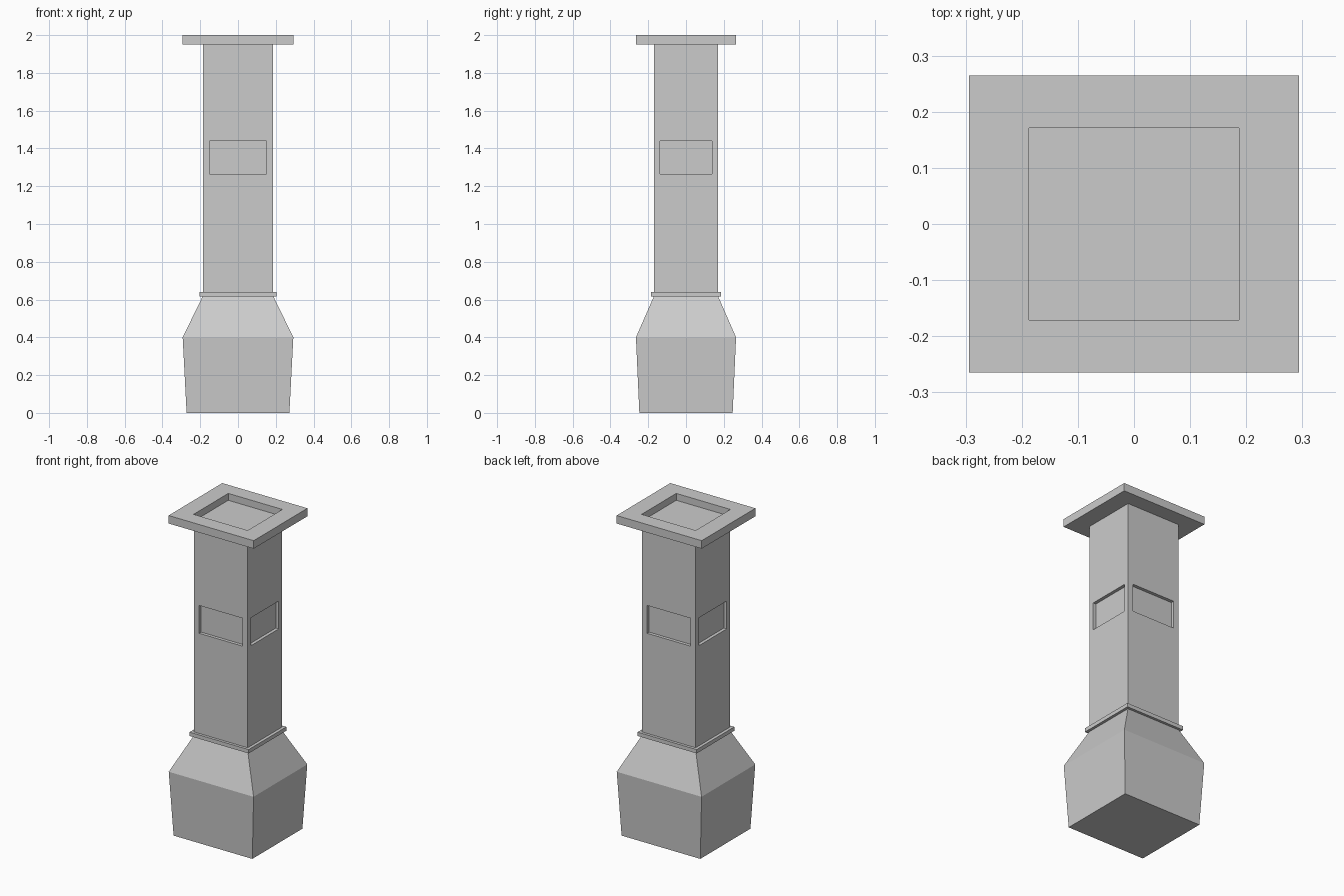
import bpy, bmesh

if "Cube" in bpy.data.objects:
    bpy.data.objects.remove(bpy.data.objects["Cube"])


def loft(name, rings, cap_bottom=False, cap_top=False, edit=None):
    """Skin rectangular rings given as (half x, half y, z)."""
    bm = bmesh.new()
    loops = [[bm.verts.new((sx * hx, sy * hy, z))
              for sx, sy in ((-1, -1), (1, -1), (1, 1), (-1, 1))]
             for hx, hy, z in rings]
    sides = []
    for a, b in zip(loops, loops[1:]):
        for i in range(4):
            j = (i + 1) % 4
            sides.append(bm.faces.new((a[i], a[j], b[j], b[i])))
    if cap_bottom:
        bm.faces.new(loops[0][::-1])
    if cap_top:
        bm.faces.new(loops[-1])
    bm.normal_update()
    if edit:
        edit(bm, sides)
    mesh = bpy.data.meshes.new(name)
    bm.to_mesh(mesh)
    bm.free()
    obj = bpy.data.objects.new(name, mesh)
    bpy.context.collection.objects.link(obj)
    return obj


def cut_panels(bm, sides):
    """Sink a rectangular panel into each side of the shaft."""
    z_low, z_high, width, depth = 1.266, 1.44, 0.81, 0.02
    for face in sides:
        normal = face.normal.copy()
        across = 1 if abs(normal.x) > 0.5 else 0
        half = (0.185, 0.169)[across] * width
        # first inset outlines the panel, second one forms its walls
        for sink in (0, depth):
            bmesh.ops.inset_individual(bm, faces=[face], thickness=0.01)
            mid = face.calc_center_median().z
            for v in face.verts:
                v.co.z = z_high if v.co.z > mid else z_low
                v.co[across] = half if v.co[across] > 0 else -half
                v.co -= normal * sink


# Tapered pedestal
loft("pedestal", [(0.272, 0.247, 0), (0.293, 0.265, 0.4), (0.187, 0.17, 0.617)],
     cap_bottom=True)

# Thin moulding between pedestal and shaft
loft("collar", [(0.185, 0.169, 0.617), (0.204, 0.186, 0.617),
                (0.204, 0.186, 0.641), (0.185, 0.169, 0.641)])

# Shaft with four sunken panels
loft("shaft", [(0.185, 0.169, 0.641), (0.185, 0.169, 1.95)], edit=cut_panels)

# Top slab with a square recess
loft("cap_slab", [(0.185, 0.169, 1.95), (0.294, 0.265, 1.95), (0.294, 0.265, 2.0),
                  (0.187, 0.171, 2.0), (0.187, 0.171, 1.957)], cap_top=True)
